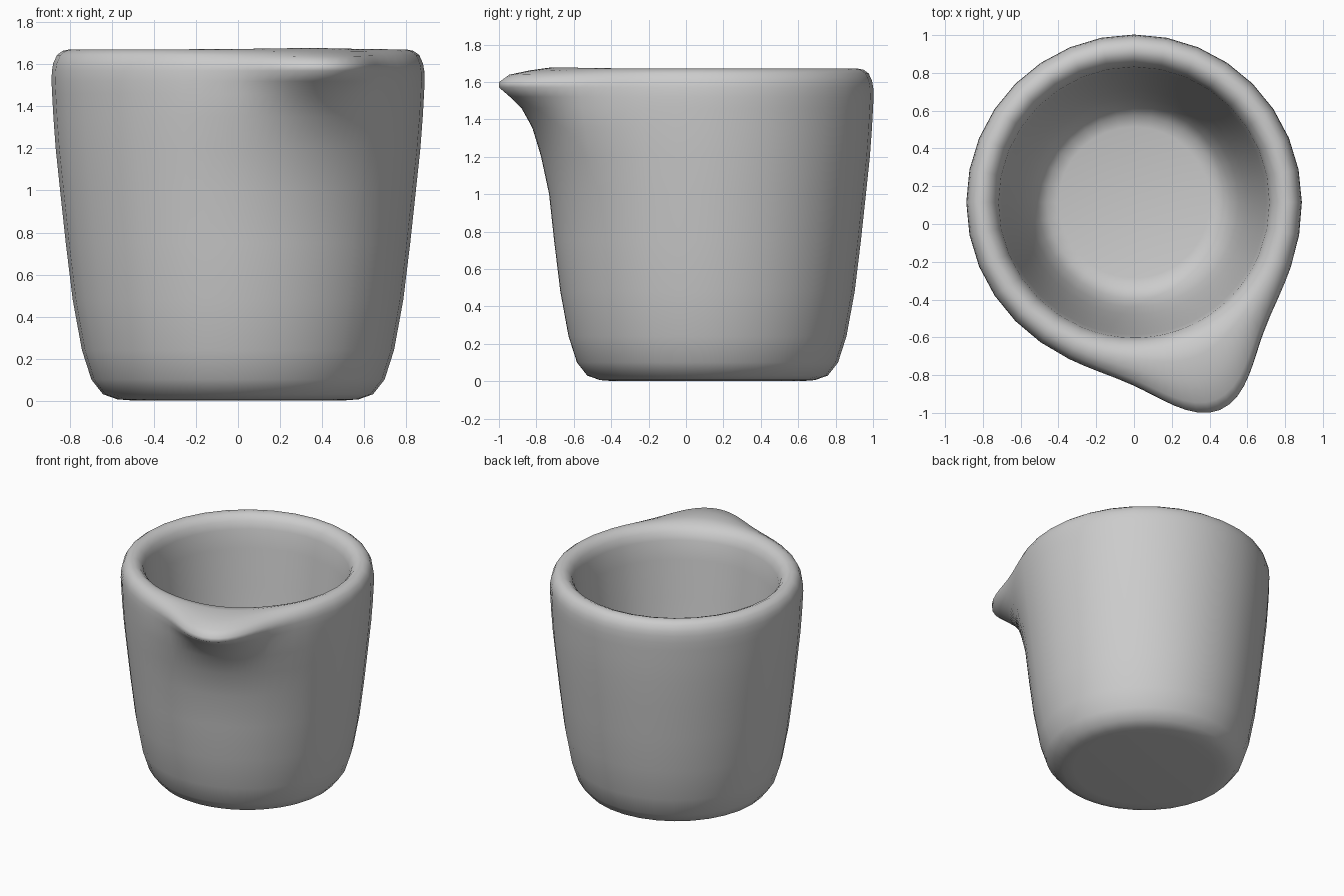
import bpy, bmesh, math

CY = 0.115          # body axis offset in y
SPOUT = -67.5       # spout direction in degrees
REACH = 0.310       # how far the spout lip extends

# radius, height, spout pull, spout sharpness, spout drop:
# outside from base to rim, then inside down to the floor
PROFILE = [
    (0.50, 0.00, 0, 0, 0), (0.575, 0.006, 0, 0, 0), (0.643, 0.03, 0, 0, 0), (0.698, 0.10, 0, 0, 0),
    (0.743, 0.24, 0, 0, 0), (0.787, 0.48, 0, 0, 0), (0.82, 0.75, 0, 0, 0),
    (0.847, 1.00, 0.0, 0, 0), (0.868, 1.20, 0.11, 0, 0), (0.879, 1.35, 0.28, 0.15, 0),
    (0.885, 1.46, 0.53, 0.45, 0), (0.888, 1.52, 0.76, 0.65, 0), (0.886, 1.57, 0.98, 0.7, 0),
    (0.880, 1.605, 1.0, 0.7, 0.005), (0.862, 1.645, 0.87, 0.7, 0.007),
    (0.835, 1.665, 0.55, 0.7, 0.003), (0.80, 1.672, 0.26, 0.6, -0.006),
    (0.765, 1.658, 0.09, 0.5, -0.005), (0.735, 1.625, 0.02, 0.5, 0), (0.717, 1.57, 0, 0, 0),
    (0.70, 1.43, 0, 0, 0), (0.67, 1.15, 0, 0, 0), (0.635, 0.85, 0, 0, 0), (0.595, 0.58, 0, 0, 0),
    (0.555, 0.39, 0, 0, 0), (0.51, 0.27, 0, 0, 0), (0.46, 0.215, 0, 0, 0), (0.40, 0.20, 0, 0, 0),
]


def bell(d, width):
    return math.exp(-0.5 * (d / width) ** 2)


# 32 even steps around, split finer near the spout
offsets = []
for k in range(-16, 16):
    split = 4 if -2 <= k < 2 else 2 if -4 <= k < 4 else 1
    offsets += [(k + s / split) * 11.25 for s in range(split)]

bm = bmesh.new()
rings = []
for r, z, pull, sharp, drop in PROFILE:
    ring = []
    for d in offsets:
        g = sharp * bell(d, 11.5) + (1 - sharp) * bell(d, 22)
        rad = r + REACH * pull * g
        a = math.radians(SPOUT + d)
        ring.append(bm.verts.new((rad * math.cos(a), CY + rad * math.sin(a), z - drop * g)))
    rings.append(ring)

# skin the rings, close the base and the inner floor
n = len(offsets)
for lo, hi in zip(rings, rings[1:]):
    for i in range(n):
        j = (i + 1) % n
        bm.faces.new((lo[i], lo[j], hi[j], hi[i]))
bm.faces.new(rings[0][::-1])
bm.faces.new(rings[-1])
bmesh.ops.recalc_face_normals(bm, faces=bm.faces[:])

mesh = bpy.data.meshes.new("pouring_cup")
bm.to_mesh(mesh)
bm.free()
cup = bpy.data.objects.new("pouring_cup", mesh)
bpy.context.collection.objects.link(cup)
for p in mesh.polygons:
    p.use_smooth = True
